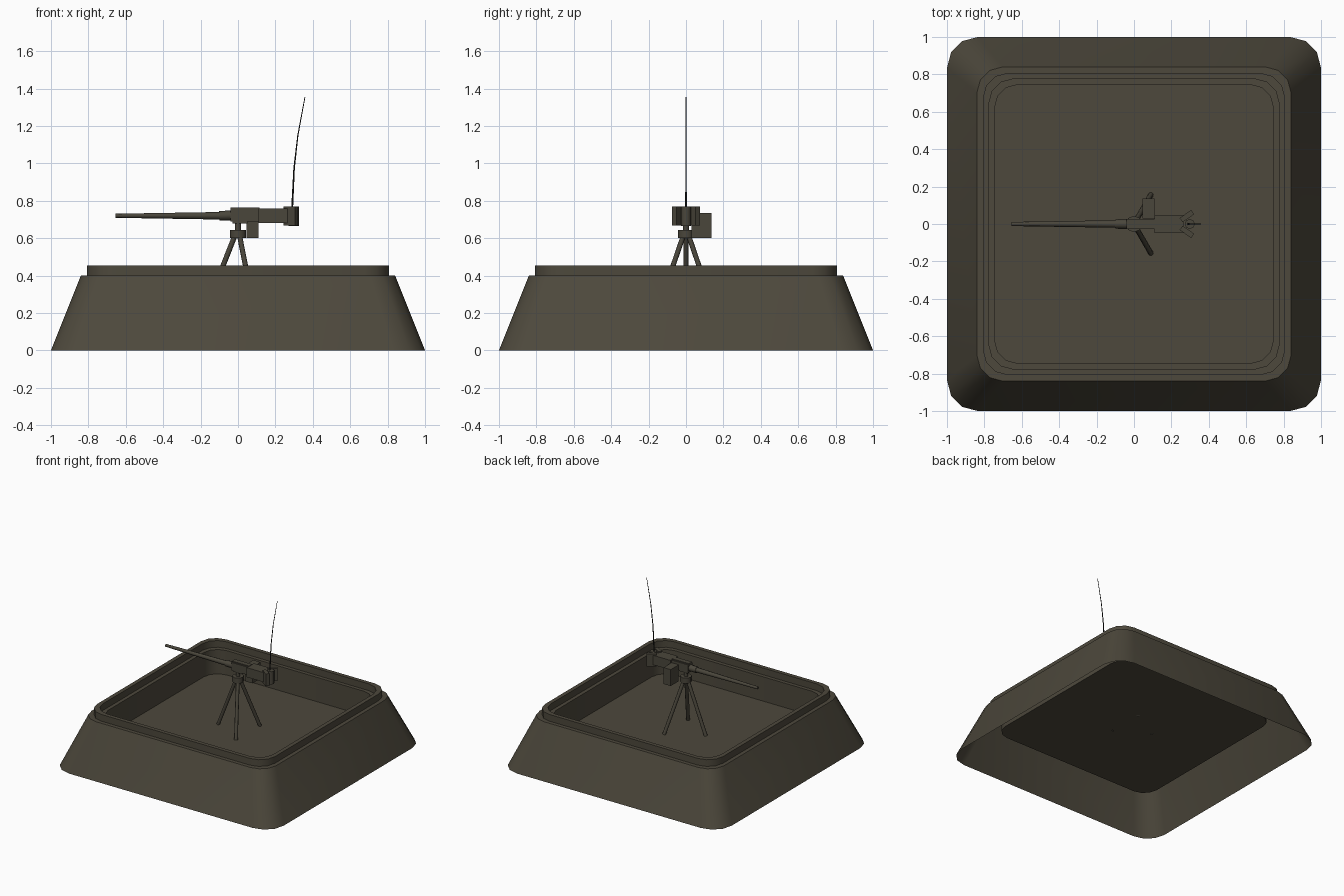
import bpy, bmesh, math
from mathutils import Vector, Matrix

if "Cube" in bpy.data.objects:
    bpy.data.objects.remove(bpy.data.objects["Cube"])


def material(name, rgb):
    m = bpy.data.materials.new(name)
    m.diffuse_color = (*rgb, 1)
    m.use_nodes = True
    m.node_tree.nodes["Principled BSDF"].inputs["Base Color"].default_value = m.diffuse_color
    return m


OLIVE = material("olive_drab", (0.074, 0.065, 0.045))
GUN = material("dark_olive_metal", (0.068, 0.061, 0.044))
BLACK = material("black_wire", (0.012, 0.012, 0.011))


def finish(name, bm, mat, smooth=None):
    me = bpy.data.meshes.new(name)
    bm.to_mesh(me)
    bm.free()
    ob = bpy.data.objects.new(name, me)
    bpy.context.collection.objects.link(ob)
    me.materials.append(mat)
    if smooth:
        bpy.ops.object.select_all(action='DESELECT')
        ob.select_set(True)
        bpy.context.view_layer.objects.active = ob
        bpy.ops.object.shade_smooth_by_angle(angle=math.radians(smooth))
    return ob


def box(name, lo, hi, mat=GUN, turn=0):
    lo, hi = Vector(lo), Vector(hi)
    bm = bmesh.new()
    bmesh.ops.create_cube(bm, size=1)
    bm.transform(Matrix.Translation((lo + hi) / 2) @ Matrix.Rotation(turn, 4, 'Z')
                 @ Matrix.Diagonal((*(hi - lo), 1)))
    return finish(name, bm, mat)


def rod(name, a, b, r1, r2, mat=GUN, sides=8):
    a, b = Vector(a), Vector(b)
    bm = bmesh.new()
    bmesh.ops.create_cone(bm, cap_ends=True, segments=sides, radius1=r1, radius2=r2,
                          depth=(b - a).length)
    q = (b - a).to_track_quat('Z', 'Y').to_matrix().to_4x4()
    bm.transform(Matrix.Translation((a + b) / 2) @ q)
    return finish(name, bm, mat, 50)


def rounded_square(bm, half, z, segs=3):
    r = half * 0.165
    c = half - r
    ring = []
    for k in range(4):
        mid = math.pi / 4 + k * math.pi / 2
        cx, cy = c * math.copysign(1, math.cos(mid)), c * math.copysign(1, math.sin(mid))
        for s in range(segs + 1):
            t = k * math.pi / 2 + s * math.pi / 2 / segs
            ring.append(bm.verts.new((cx + r * math.cos(t), cy + r * math.sin(t), z)))
    return ring


# Hatch surround: sloped skirt, stepped rim, sunken floor, open underneath
bm = bmesh.new()
profile = [(1, 0), (.84, .4), (.808, .4), (.808, .455), (.775, .455),
           (.775, .4), (.745, .4), (.745, .2)]
rings = [rounded_square(bm, h, z) for h, z in profile]
for a, b in zip(rings, rings[1:]):
    n = len(a)
    for i in range(n):
        j = (i + 1) % n
        bm.faces.new((a[i], a[j], b[j], b[i]))
bm.faces.new(rings[-1])
finish("hatch_base", bm, OLIVE, 40)

# Tripod: three legs, hub and yoke
for k in range(3):
    t = math.pi / 3 + k * 2 * math.pi / 3
    d = Vector((math.cos(t), math.sin(t), 0))
    rod(f"tripod_leg_{k + 1}", d * .18 + Vector((0, 0, .2)),
        d * .018 + Vector((0, 0, .61)), .014, .014)
rod("tripod_hub", (0, 0, .6), (0, 0, .645), .044, .044)
rod("pivot_post", (0, 0, .64), (0, 0, .69), .016, .016)
box("cradle", (-.03, -.022, .68), (.05, .022, .7))

# Gun barrel, sleeve and receiver
rod("barrel", (-.655, 0, .72), (-.1, 0, .72), .011, .02)
rod("barrel_sleeve", (-.1, 0, .72), (-.03, 0, .722), .025, .027)
box("front_receiver", (-.04, -.028, .69), (.115, .028, .755))
box("top_cover", (-.04, -.02, .75), (.115, .02, .763))
box("rear_receiver", (.11, -.047, .682), (.265, .047, .76))

# Ammunition box on the left side
box("ammo_box", (.045, .03, .6), (.11, .135, .735))

# Rear grips and aerial mount
for side, s in (("left", 1), ("right", -1)):
    box(f"{side}_grip", (.245, s * .042 - .014, .668), (.32, s * .042 + .014, .77),
        turn=s * math.radians(35))
rod("aerial_mount", (.298, 0, .665), (.298, 0, .77), .027, .027)

# Bent whip aerial
pts = [(.29, 0, .77), (.30, 0, .975), (.32, 0, 1.15), (.358, 0, 1.355)]
radii = [.005, .004, .003, .002]
for i in range(3):
    rod(f"aerial_{i + 1}", pts[i], pts[i + 1], radii[i], radii[i + 1], BLACK, 6)
